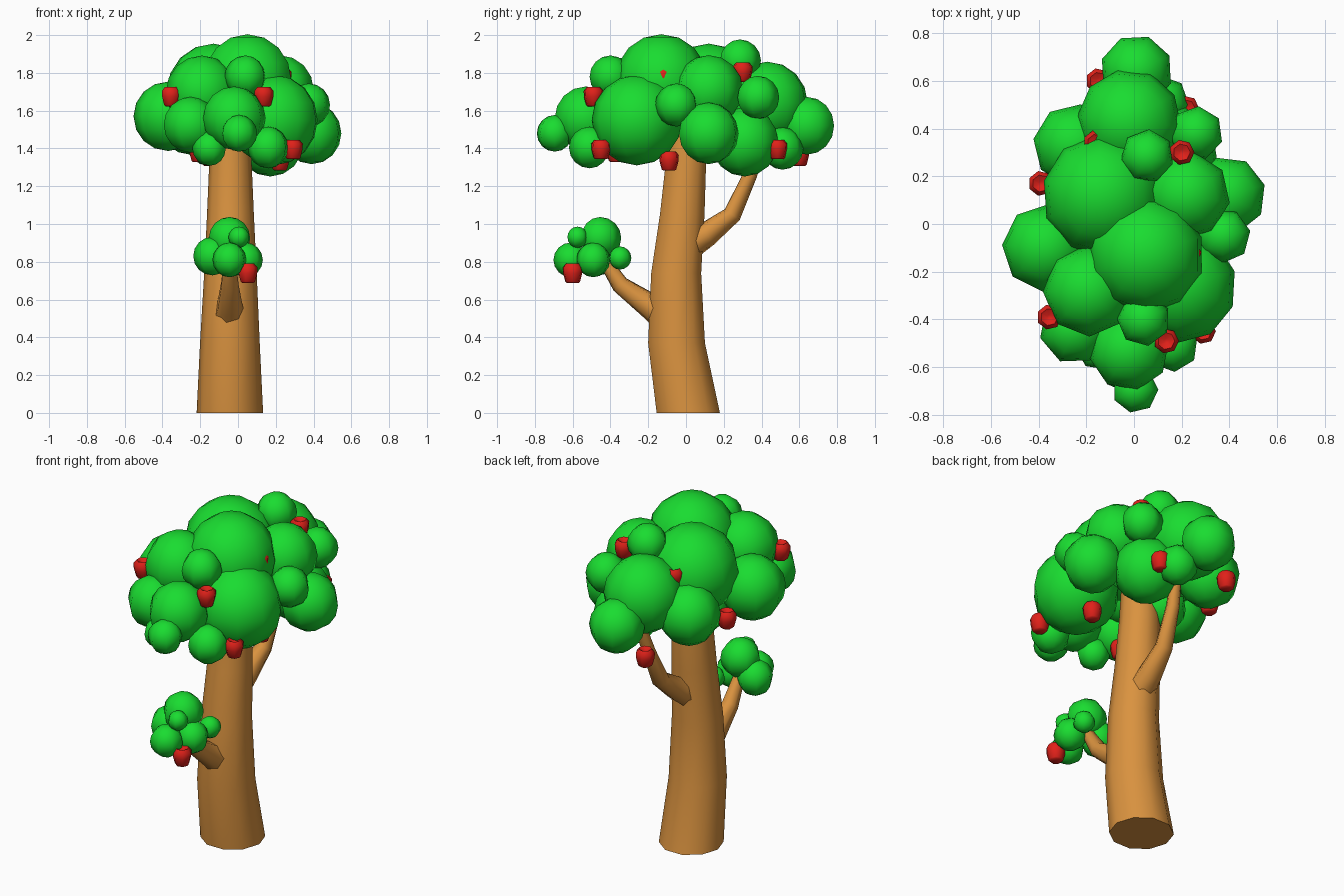
import bpy, bmesh, math
from mathutils import Vector, Matrix

if "Cube" in bpy.data.objects:
    bpy.data.objects.remove(bpy.data.objects["Cube"])


def material(name, rgb):
    m = bpy.data.materials.new(name)
    m.diffuse_color = (*rgb, 1)
    m.use_nodes = True
    m.node_tree.nodes["Principled BSDF"].inputs["Base Color"].default_value = m.diffuse_color
    return m


GREEN = material("leaf_green", (0.01, 0.72, 0.03))
BROWN = material("bark_brown", (0.70, 0.29, 0.05))
RED = material("fruit_red", (0.75, 0.015, 0.01))


def finish(name, bm, mat, angle=180):
    bmesh.ops.recalc_face_normals(bm, faces=bm.faces[:])
    me = bpy.data.meshes.new(name)
    bm.to_mesh(me)
    bm.free()
    me.materials.append(mat)
    ob = bpy.data.objects.new(name, me)
    bpy.context.collection.objects.link(ob)
    bpy.ops.object.select_all(action='DESELECT')
    bpy.context.view_layer.objects.active = ob
    ob.select_set(True)
    bpy.ops.object.shade_smooth_by_angle(angle=math.radians(angle))
    return ob


def tube(bm, stations, sides, level=False):
    """Loft rings along (x, y, z, radius) stations and cap both ends."""
    pts = [Vector(s[:3]) for s in stations]
    rings = []
    for i, p in enumerate(pts):
        t = pts[min(i + 1, len(pts) - 1)] - pts[max(i - 1, 0)]
        t = Vector((0, 0, 1)) if level else t.normalized()
        u = Vector((1, 0, 0))
        v = t.cross(u).normalized()
        r = stations[i][3]
        rings.append([bm.verts.new(p + r * (math.cos(a) * u + math.sin(a) * v))
                      for a in (2 * math.pi * k / sides for k in range(sides))])
    for a, b in zip(rings, rings[1:]):
        for k in range(sides):
            n = (k + 1) % sides
            bm.faces.new((a[k], a[n], b[n], b[k]))
    bm.faces.new(rings[0])
    bm.faces.new(rings[-1])


def leaf_balls(name, balls):
    bm = bmesh.new()
    for i, (x, y, z, r) in enumerate(balls):
        n = 7 if r < 0.15 else 8 if r < 0.2 else 10
        bmesh.ops.create_uvsphere(
            bm, u_segments=n, v_segments=8, radius=r * 1.02,
            matrix=Matrix.Translation((x, y, z)) @ Matrix.Rotation(i * 0.7, 4, 'Z'))
    return finish(name, bm, GREEN)


# Trunk with a slight sway
bm = bmesh.new()
tube(bm, [(-.043, .012, 0, .176), (-.043, -.05, .37, .158), (-.04, -.052, .74, .139),
          (-.04, -.02, 1.05, .124), (-.04, 0, 1.33, .112), (-.04, 0, 1.55, .10)], 10, True)
finish("trunk", bm, BROWN, 50)

# Branches
bm = bmesh.new()
tube(bm, [(-.045, -.08, .50, .10), (-.045, -.19, .565, .07), (-.045, -.35, .68, .048),
          (-.045, -.44, .82, .033)], 7)
finish("front_branch", bm, BROWN, 60)
bm = bmesh.new()
tube(bm, [(-.03, 0, .88, .085), (-.02, .11, .945, .068), (-.005, .245, 1.05, .05),
          (.01, .34, 1.26, .038), (.03, .39, 1.42, .032)], 7)
finish("back_branch", bm, BROWN, 60)

# Main crown: x, y, z, radius
leaf_balls("crown", [
    (.05, -.13, 1.76, .24), (-.13, .12, 1.70, .25), (.22, .12, 1.71, .18),
    (-.02, .43, 1.64, .215), (.01, .64, 1.52, .15), (.26, .38, 1.67, .112),
    (.39, .12, 1.48, .16), (.375, -.05, 1.63, .112), (.19, -.26, 1.55, .235),
    (-.19, -.28, 1.70, .188), (-.37, -.10, 1.57, .18), (-.25, .33, 1.54, .17),
    (.17, .31, 1.435, .18), (.12, .51, 1.40, .11), (.055, .285, 1.865, .11),
    (.04, -.40, 1.78, .11), (-.02, -.53, 1.56, .165), (.005, -.695, 1.48, .095),
    (-.25, -.44, 1.525, .145), (-.15, -.52, 1.40, .09), (.16, -.51, 1.405, .108),
    (-.15, .05, 1.45, .14)])

# Small leaf cluster on the front branch
leaf_balls("side_leaves", [
    (-.045, -.455, .925, .11), (-.135, -.46, .83, .10), (-.045, -.61, .81, .09),
    (.04, -.49, .81, .09), (.06, -.35, .82, .06), (.005, -.575, .93, .055)])

# Fruit: tapered below, dimpled on top
bm = bmesh.new()
for x, y, z in [
        (.23, -.12, 1.775), (.20, .30, 1.805), (.135, -.49, 1.675), (.29, -.45, 1.395),
        (.22, -.09, 1.335), (.22, .485, 1.395), (-.355, -.39, 1.675), (-.15, .60, 1.36),
        (-.39, .17, 1.49), (-.16, .34, 1.75), (-.21, -.37, 1.38), (.05, -.60, .74)]:
    tube(bm, [(x, y, z + h, r) for h, r in
              ((-.052, .032), (-.045, .040), (.0, .052), (.03, .053), (.05, .036), (.035, .01))],
         7, True)
finish("fruit", bm, RED, 50)
